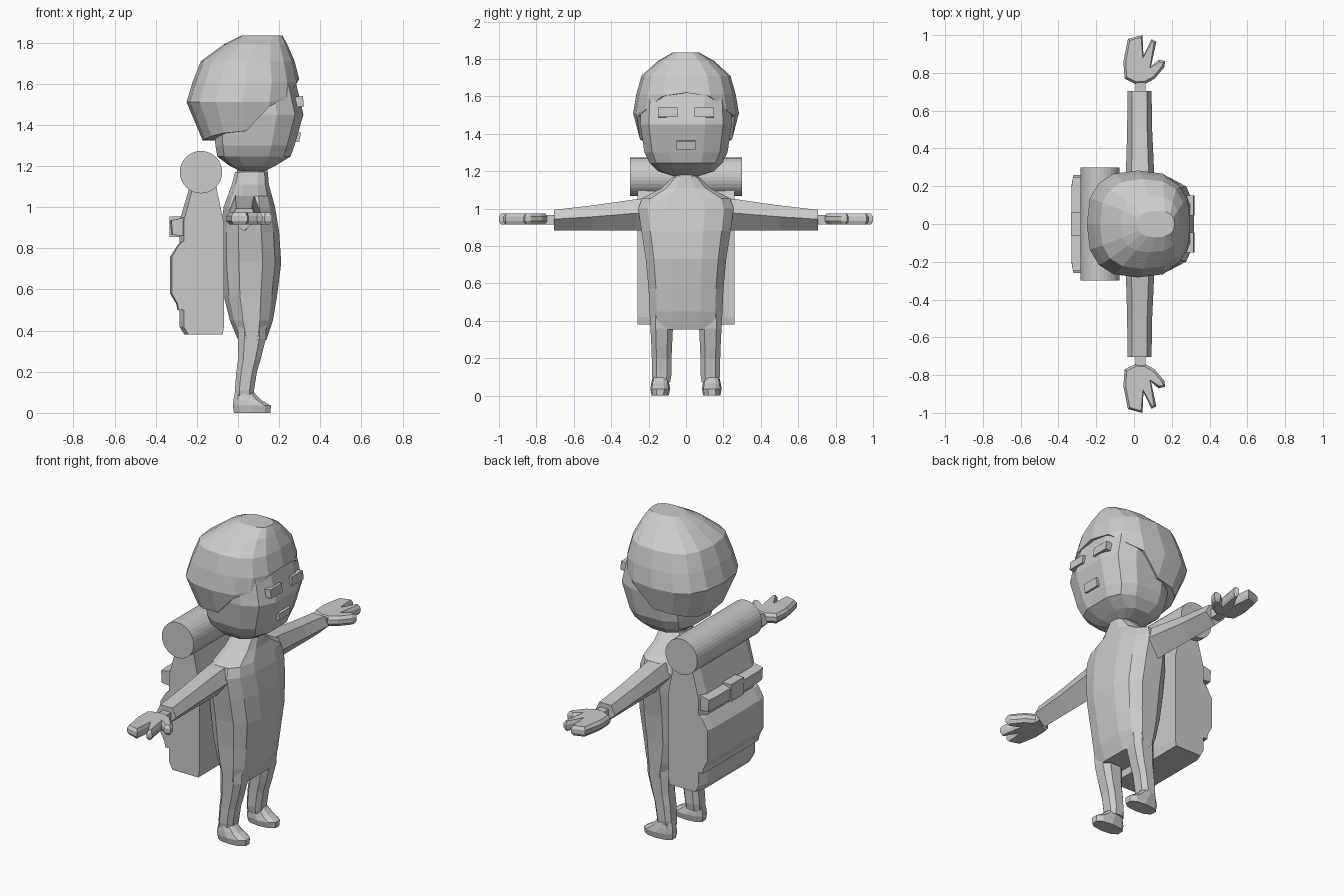
import bpy, bmesh, math
from mathutils import Matrix, Vector

if "Cube" in bpy.data.objects:
    bpy.data.objects.remove(bpy.data.objects["Cube"])

GREY = bpy.data.materials.new("plain_grey")
GREY.diffuse_color = (0.6, 0.6, 0.6, 1)
GREY.use_nodes = True
GREY.node_tree.nodes["Principled BSDF"].inputs["Base Color"].default_value = GREY.diffuse_color


def finish(bm, name):
    bmesh.ops.remove_doubles(bm, verts=bm.verts, dist=0.0005)
    bmesh.ops.recalc_face_normals(bm, faces=bm.faces)
    me = bpy.data.meshes.new(name)
    bm.to_mesh(me)
    bm.free()
    me.materials.append(GREY)
    ob = bpy.data.objects.new(name, me)
    bpy.context.collection.objects.link(ob)
    return ob


def outline(n, p, offset):
    """Rounded-box section scaled to fill -1..1."""
    pts = []
    for i in range(n):
        a = 2 * math.pi * (i + (0.5 if offset else 0)) / n
        c, s = math.cos(a), math.sin(a)
        pts.append((math.copysign(abs(c) ** (2 / p), c), math.copysign(abs(s) ** (2 / p), s)))
    mx, my = max(q[0] for q in pts), max(q[1] for q in pts)
    return [(x / mx, y / my) for x, y in pts]


def skin(bm, rings, cap_start=True, cap_end=True):
    rows = [[bm.verts.new(co) for co in r] for r in rings]
    n = len(rows[0])
    for a, b in zip(rows, rows[1:]):
        for i in range(n):
            j = (i + 1) % n
            bm.faces.new((a[i], a[j], b[j], b[i]))
    if cap_start:
        bm.faces.new(rows[0])
    if cap_end:
        bm.faces.new(rows[-1])


def loft(name, levels, n=12, p=3.0, offset=True, cy=0.0):
    """Levels are (z, back x, front x, half width)."""
    sec = outline(n, p, offset)
    bm = bmesh.new()
    skin(bm, [[((a + b) / 2 + u * (b - a) / 2, cy + v * h, z) for u, v in sec]
              for z, a, b, h in levels])
    return finish(bm, name)


def box(name, x, y, z, tilt=0.0):
    bm = bmesh.new()
    bmesh.ops.create_cube(bm, size=1)
    mid = Vector([sum(r) / 2 for r in (x, y, z)])
    size = [r[1] - r[0] for r in (x, y, z)]
    bm.transform(Matrix.Translation(mid) @ Matrix.Rotation(tilt, 4, 'Y') @ Matrix.Diagonal((*size, 1)))
    return finish(bm, name)


def side_prism(name, prof, half, inner):
    """Extrude an x-z profile along y; ends shrink toward the x given by inner."""
    bm = bmesh.new()
    rings = []
    for y, k in ((-half, 0.9), (-half + 0.05, 1), (half - 0.05, 1), (half, 0.9)):
        rings.append([(inner + (x - inner) * k, y, z) for x, z in prof])
    skin(bm, rings)
    return finish(bm, name)


# Head and neck
loft("head", [(1.175, 0.01, 0.13, 0.07), (1.2, -0.04, 0.18, 0.15), (1.245, -0.1, 0.255, 0.195),
              (1.3, -0.11, 0.275, 0.222), (1.45, -0.12, 0.318, 0.245), (1.62, -0.12, 0.278, 0.235),
              (1.74, -0.06, 0.2, 0.16)])
loft("neck", [(1.05, -0.02, 0.15, 0.075), (1.22, 0.0, 0.14, 0.065)], n=8, p=2.4)

# Hair cap whose lower edge rises from the nape to the fringe
HAIR = [(1.32, -0.17, 0.26, 0.23), (1.42, -0.215, 0.285, 0.262), (1.51, -0.25, 0.295, 0.283),
        (1.61, -0.22, 0.3, 0.266), (1.71, -0.18, 0.275, 0.238), (1.79, -0.07, 0.24, 0.15),
        (1.835, 0.02, 0.215, 0.07)]
EDGE = [1.62, 1.6, 1.53, 1.49, 1.37, 1.36, 1.345, 1.33, 1.325]


def hair_point(u, v, z, k=1.0):
    for lo, hi in zip(HAIR, HAIR[1:]):
        if z <= hi[0]:
            break
    t = (z - lo[0]) / (hi[0] - lo[0])
    a, b, h = (lo[i] + (hi[i] - lo[i]) * t for i in (1, 2, 3))
    return ((a + b) / 2 + u * k * (b - a) / 2, v * k * h, z)


sec = outline(16, 2.6, False)
low = [EDGE[min(i, 16 - i)] for i in range(16)]
rings = [[hair_point(u, v, e, 0.72) for (u, v), e in zip(sec, low)],
         [hair_point(u, v, e) for (u, v), e in zip(sec, low)]]
for lev in HAIR[2:]:
    rings.append([hair_point(u, v, max(lev[0], e)) for (u, v), e in zip(sec, low)])
bm = bmesh.new()
skin(bm, rings, cap_start=False)
finish(bm, "hair")

# Face details
for s, tag in ((1, "left"), (-1, "right")):
    box("eye_" + tag, (0.26, 0.318), sorted((s * 0.045, s * 0.15)), (1.487, 1.537), -0.1)
box("mouth", (0.25, 0.302), (-0.05, 0.05), (1.32, 1.367), 0.2)

# Tunic
loft("tunic", [(0.355, 0.0, 0.138, 0.19), (0.45, -0.04, 0.17, 0.195), (0.57, -0.07, 0.19, 0.2),
               (0.73, -0.085, 0.21, 0.215), (0.88, -0.085, 0.2, 0.238), (1.0, -0.07, 0.18, 0.255),
               (1.055, -0.05, 0.165, 0.235), (1.11, -0.03, 0.15, 0.13), (1.17, -0.015, 0.145, 0.07)],
     n=12, p=2.8)

# Hand outline (x, y): palm, two finger groups and thumb
HAND = [(0.01, 0.74), (-0.05, 0.77), (-0.056, 0.86), (-0.032, 0.98), (0.045, 1.0), (0.05, 0.89),
        (0.092, 0.978), (0.118, 0.965), (0.09, 0.835), (0.13, 0.87), (0.165, 0.862),
        (0.16, 0.83), (0.11, 0.77), (0.06, 0.742)]
SLEEVE = [(-0.6, 1), (0.6, 1), (1, 0.1), (0, -1), (-1, 0.1)]

for s, tag in ((1, "left"), (-1, "right")):
    # Sleeve: stations are (y, centre x, half width, centre z, half height)
    bm = bmesh.new()
    skin(bm, [[(cx + u * w, s * y, cz + v * h) for u, v in SLEEVE] for y, cx, w, cz, h in
              ((0.18, 0.035, 0.08, 0.97, 0.09), (0.27, 0.032, 0.075, 0.967, 0.083),
               (0.5, 0.03, 0.066, 0.95, 0.067), (0.705, 0.029, 0.064, 0.938, 0.056))])
    finish(bm, "sleeve_" + tag)

    box("wrist_" + tag, (0.008, 0.06), sorted((s * 0.68, s * 0.77)), (0.915, 0.967))

    bm = bmesh.new()
    skin(bm, [[(x, s * y, z) for x, y in HAND] for z in (0.933, 0.957)])
    bmesh.ops.recalc_face_normals(bm, faces=bm.faces)
    for f in [f for f in bm.faces if len(f.verts) > 4]:
        bmesh.ops.inset_region(bm, faces=[f], thickness=0.013, depth=0.017)
    finish(bm, "hand_" + tag)

    # Leg and shoe
    loft("leg_" + tag, [(0.07, -0.015, 0.075, 0.045), (0.11, -0.015, 0.078, 0.052),
                        (0.2, -0.008, 0.092, 0.053), (0.26, 0.0, 0.11, 0.055),
                        (0.36, 0.0, 0.135, 0.06), (0.45, 0.0, 0.14, 0.06)],
         n=8, p=2.8, cy=s * 0.13)
    loft("shoe_" + tag, [(0.0, -0.02, 0.158, 0.045), (0.035, -0.025, 0.16, 0.053),
                         (0.065, -0.022, 0.11, 0.048), (0.1, -0.015, 0.075, 0.04)],
         n=10, p=2.5, cy=s * 0.138)

# Backpack body, flap strip, pouch and bedroll
side_prism("backpack", [(-0.11, 1.1), (-0.235, 1.1), (-0.285, 0.93), (-0.285, 0.42), (-0.26, 0.38),
                        (-0.075, 0.38), (-0.068, 0.42), (-0.068, 0.92)], 0.26, -0.07)
side_prism("flap_strip", [(-0.26, 0.95), (-0.33, 0.935), (-0.325, 0.865), (-0.26, 0.86)], 0.25, -0.26)
side_prism("pouch", [(-0.26, 0.84), (-0.29, 0.82), (-0.33, 0.76), (-0.33, 0.58), (-0.3, 0.53),
                     (-0.295, 0.5), (-0.26, 0.5)], 0.26, -0.24)
box("flap_buckle", (-0.333, -0.27), (-0.06, 0.06), (0.855, 0.955))

bm = bmesh.new()
bmesh.ops.create_cone(bm, cap_ends=True, segments=32, radius1=0.103, radius2=0.103, depth=0.6)
bm.transform(Matrix.Translation((-0.18, 0, 1.17)) @ Matrix.Rotation(math.pi / 2, 4, 'X'))
finish(bm, "bedroll")
